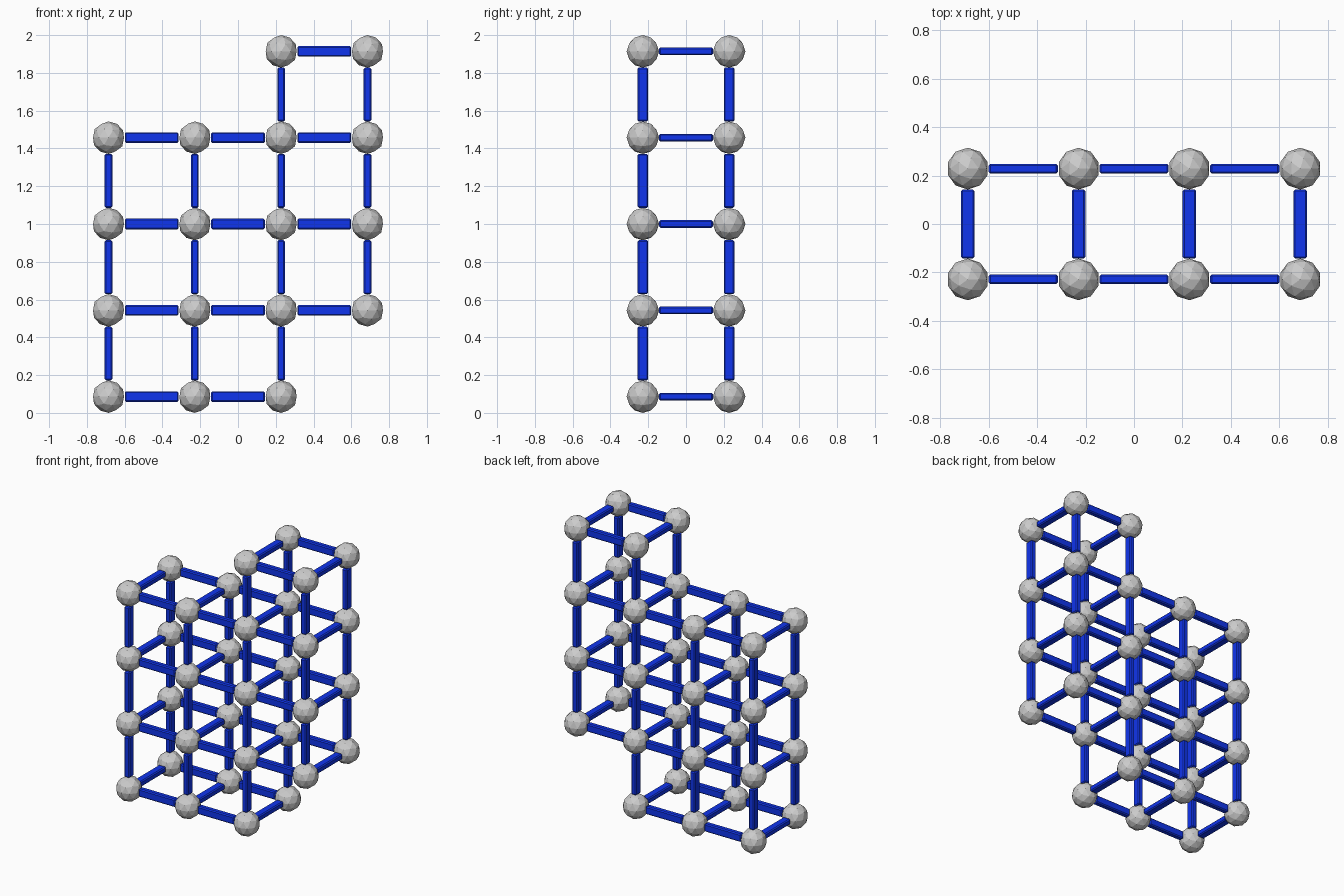
import bpy
import bmesh
import math
from mathutils import Vector, Quaternion

cube = bpy.data.objects.get("Cube")
if cube:
    bpy.data.objects.remove(cube, do_unlink=True)

PITCH = 0.457
RADIUS = 0.086
BAR_SIZE = (PITCH - 2 * RADIUS, 0.04, 0.056)


def make_material(name, color):
    mat = bpy.data.materials.new(name)
    mat.use_nodes = True
    mat.diffuse_color = color
    mat.node_tree.nodes["Principled BSDF"].inputs["Base Color"].default_value = color
    return mat


def make_mesh(name, bm):
    mesh = bpy.data.meshes.new(name)
    bm.to_mesh(mesh)
    bm.free()
    return mesh


def place(name, mesh, location, rotation=Quaternion()):
    obj = bpy.data.objects.new(name, mesh)
    obj.location = location
    obj.rotation_mode = 'QUATERNION'
    obj.rotation_quaternion = rotation
    bpy.context.collection.objects.link(obj)


# Faceted ball shared by every joint
bm = bmesh.new()
bmesh.ops.create_icosphere(bm, subdivisions=2, radius=RADIUS)
ball = make_mesh("joint_ball", bm)

# Chamfered flat bar along x, shared by every strut
bm = bmesh.new()
bmesh.ops.create_cube(bm, size=1)
bmesh.ops.scale(bm, vec=BAR_SIZE, verts=bm.verts)
bmesh.ops.bevel(bm, geom=bm.edges[:], offset=0.007, segments=1, affect='EDGES')
bar = make_mesh("strut_bar", bm)
bar.materials.append(make_material("strut_blue", (0.005, 0.035, 0.85, 1)))

# Joints: first and last level of each column, in two layers
columns = [(0, 3), (0, 3), (0, 4), (1, 4)]
nodes = {(i, j, k)
         for i, (low, high) in enumerate(columns)
         for j in range(2)
         for k in range(low, high + 1)}


def position(node):
    i, j, k = node
    return Vector(((i - 1.5) * PITCH, (j - 0.5) * PITCH, k * PITCH + RADIUS))


# Struts join each pair of neighbours; the bar turns cyclically x to y to z
steps = {"cross": (1, 0, 0), "depth": (0, 1, 0), "upright": (0, 0, 1)}
for node in sorted(nodes):
    place("joint", ball, position(node))
    for turn, (label, step) in enumerate(steps.items()):
        neighbour = tuple(a + b for a, b in zip(node, step))
        if neighbour in nodes:
            middle = (position(node) + position(neighbour)) / 2
            place(label + "_strut", bar, middle,
                  Quaternion((1, 1, 1), turn * math.tau / 3))
